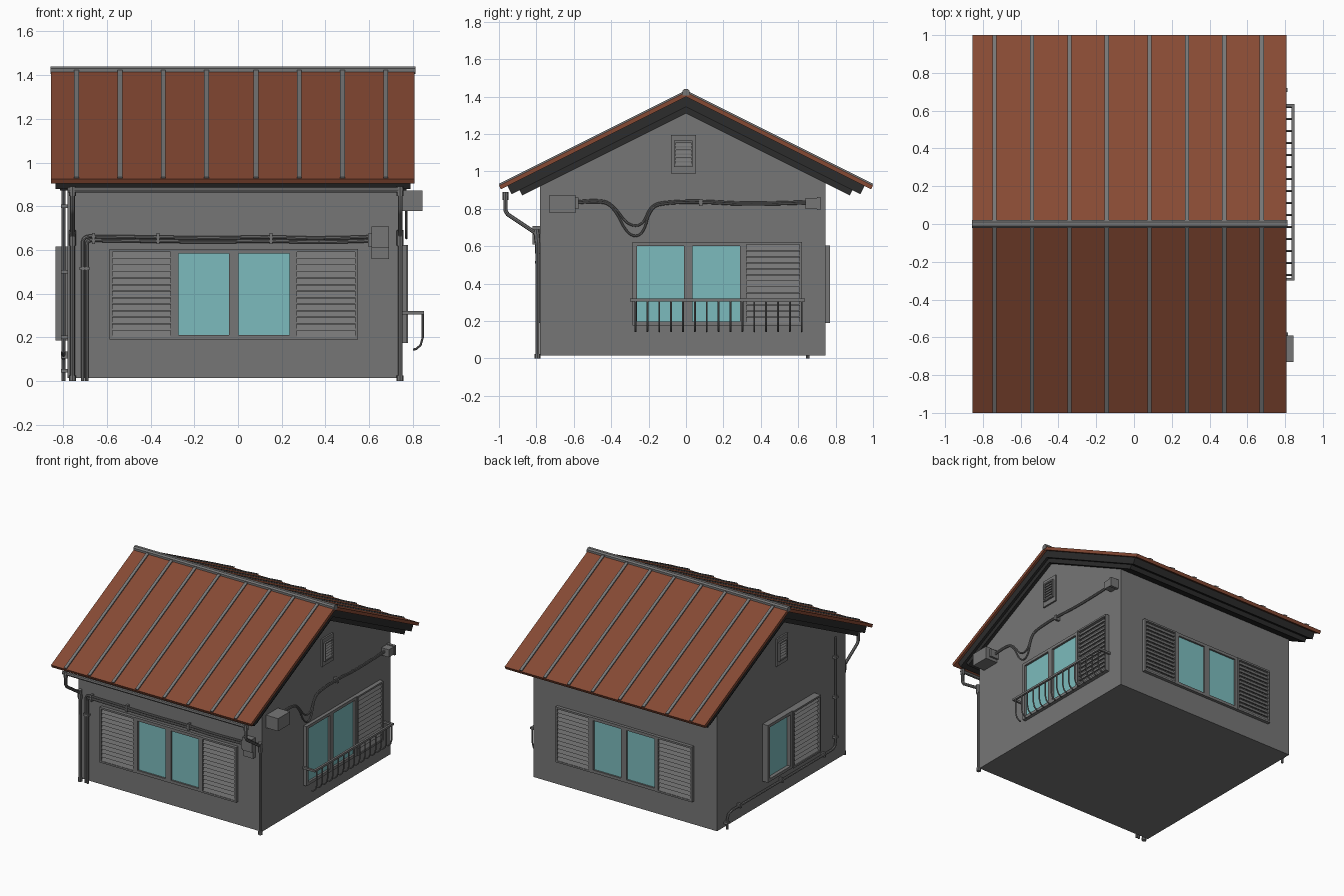
import bpy, bmesh
from mathutils import Vector

cube = bpy.data.objects.get("Cube")
if cube:
    bpy.data.objects.remove(cube, do_unlink=True)


def material(name, r, g, b):
    m = bpy.data.materials.new(name)
    m.use_nodes = True
    m.diffuse_color = (r, g, b, 1)
    m.node_tree.nodes["Principled BSDF"].inputs["Base Color"].default_value = (r, g, b, 1)
    return m


GREY = material("wall grey", 0.18, 0.18, 0.18)
RED = material("roof red brown", 0.24, 0.068, 0.034)
DARK = material("eave black", 0.025, 0.025, 0.025)
GLASS = material("window cyan", 0.2, 0.5, 0.51)

# Wall planes: along a wall (u), up (v) and outwards (d)
X0, X1, Y0, Y1 = -0.78, 0.745, -0.78, 0.745
WALLS = {
    "front": lambda u, v, d: Vector((u, Y0 - d, v)),
    "back": lambda u, v, d: Vector((u, Y1 + d, v)),
    "left": lambda u, v, d: Vector((X1 + d, u, v)),
    "right": lambda u, v, d: Vector((X0 - d, u, v)),
}


def finish(name, bm, mat):
    bmesh.ops.recalc_face_normals(bm, faces=bm.faces)
    me = bpy.data.meshes.new(name)
    bm.to_mesh(me)
    bm.free()
    me.materials.append(mat)
    ob = bpy.data.objects.new(name, me)
    bpy.context.collection.objects.link(ob)
    return ob


def plates(name, wall, boxes, mat=GREY, lean=0):
    """Boxes (u0, u1, v0, v1, d0, d1) on a wall; lean pushes the lower edge out."""
    bm = bmesh.new()
    for u0, u1, v0, v1, d0, d1 in boxes:
        vs = bmesh.ops.create_cube(bm, size=1)["verts"]
        for p in vs:
            u = u1 if p.co.x > 0 else u0
            low = p.co.y < 0
            d = (d1 if p.co.z > 0 else d0) + (lean if low else 0)
            p.co = WALLS[wall](u, v0 if low else v1, d)
    return finish(name, bm, mat)


def prism(name, profile, x0, x1, mat):
    """Side profile of (y, z) points drawn out along x."""
    bm = bmesh.new()
    face = bm.faces.new([bm.verts.new((x0, y, z)) for y, z in profile])
    new = bmesh.ops.extrude_face_region(bm, geom=[face])["geom"]
    bmesh.ops.translate(bm, vec=(x1 - x0, 0, 0),
                        verts=[v for v in new if isinstance(v, bmesh.types.BMVert)])
    return finish(name, bm, mat)


SLOPE = 0.5


def chevron(name, top, thick, half, x0, x1, mat):
    low = half - 0.4 * thick
    right = [(half, top - SLOPE * half), (low, top - thick - SLOPE * low)]
    left = [(-y, z) for y, z in reversed(right)]
    return prism(name, [(0, top)] + right + [(0, top - thick)] + left, x0, x1, mat)


def tube(name, paths, radius, smooth_path=False):
    cu = bpy.data.curves.new(name, 'CURVE')
    cu.dimensions = '3D'
    cu.bevel_depth = radius
    cu.bevel_resolution = 2
    cu.resolution_u = 6
    cu.use_fill_caps = True
    for pts in paths:
        sp = cu.splines.new('NURBS' if smooth_path else 'POLY')
        sp.points.add(len(pts) - 1)
        for p, co in zip(sp.points, pts):
            p.co = (*co, 1)
        if smooth_path:
            sp.order_u = 3
            sp.use_endpoint_u = True
    cu.materials.append(GREY)
    ob = bpy.data.objects.new(name, cu)
    bpy.context.collection.objects.link(ob)
    bpy.ops.object.select_all(action='DESELECT')
    ob.select_set(True)
    bpy.context.view_layer.objects.active = ob
    bpy.ops.object.convert(target='MESH')
    bpy.ops.object.shade_smooth_by_angle()
    return ob


def frame(u0, u1, v0, v1, w, d):
    return [(u0, u0 + w, v0, v1, 0, d), (u1 - w, u1, v0, v1, 0, d),
            (u0 + w, u1 - w, v0, v0 + w, 0, d), (u0 + w, u1 - w, v1 - w, v1, 0, d)]


def louvre(name, wall, u0, u1, v0, v1, d, count, w=0.013):
    plates(name + "_frame", wall, frame(u0, u1, v0, v1, w, d))
    step = (v1 - v0 - 2 * w) / count
    slats = [(u0 + w, u1 - w, v0 + w + i * step, v0 + w + (i + 0.95) * step, 0, d * 0.35)
             for i in range(count)]
    plates(name + "_slats", wall, slats, lean=d * 0.5)


def panes(name, wall, u0, u1, v0, v1, d, count):
    width = (u1 - u0) / count
    bars = []
    for i in range(count):
        a, b = u0 + i * width, u0 + (i + 1) * width
        bars += frame(a, b, v0, v1, 0.022, d)
    plates(name + "_frame", wall, bars)
    plates(name + "_glass", wall, [(u0 + 0.02, u1 - 0.02, v0 + 0.02, v1 - 0.02, 0, d * 0.4)], GLASS)


# House body and layered roof
prism("house_body", [(Y0, 0.015), (Y1, 0.015), (Y1, 0.955), (0, 1.33), (Y0, 0.955)], X0, X1, GREY)
chevron("roof_sheet", 1.425, 0.026, 1.0, -0.855, 0.808, RED)
chevron("upper_eave", 1.4, 0.055, 0.955, -0.835, 0.79, DARK)
chevron("lower_eave", 1.346, 0.036, 0.89, -0.815, 0.77, DARK)
for i in range(4):
    for start in (-0.738, 0.082):
        x = start + i * 0.198
        chevron("roof_seam", 1.434, 0.012, 1.0, x - 0.011, x + 0.011, GREY)
prism("ridge_cap", [(-0.02, 1.405), (0.02, 1.405), (0.02, 1.43), (0.01, 1.44),
                    (-0.01, 1.44), (-0.02, 1.43)], -0.857, 0.812, GREY)

# Front and back windows with shutters on both sides
for wall in ("front", "back"):
    panes(wall + "_window", wall, -0.295, 0.257, 0.19, 0.605, 0.022, 2)
    louvre(wall + "_shutter_a", wall, -0.588, -0.295, 0.19, 0.605, 0.025, 13)
    louvre(wall + "_shutter_b", wall, 0.257, 0.548, 0.19, 0.605, 0.025, 13)

# Side windows and gable vents
panes("left_window", "left", -0.285, 0.31, 0.175, 0.623, 0.026, 2)
louvre("left_shutter", "left", 0.31, 0.62, 0.175, 0.623, 0.032, 13)
panes("right_window", "right", -0.085, 0.205, 0.185, 0.615, 0.045, 1)
louvre("right_shutter", "right", -0.41, -0.085, 0.185, 0.615, 0.055, 13)
for wall in ("left", "right"):
    plates(wall + "_vent_plate", wall, [(-0.08, 0.053, 0.99, 1.195, 0, 0.012)])
    louvre(wall + "_vent", wall, -0.063, 0.036, 1.025, 1.165, 0.025, 6, 0.01)

# Balcony railing with curled bars
L = WALLS["left"]
RAIL = 0.1
tube("railing_bars", [[L(u, 0.31, RAIL), L(u, 0.2, RAIL), L(u, 0.165, RAIL - 0.01),
                       L(u, 0.147, RAIL - 0.03), L(u, 0.145, RAIL - 0.045)]
                      for u in [-0.27 + i * 0.0635 for i in range(15)]], 0.005)
plates("railing_top", "left", [(-0.3, 0.635, 0.305, 0.32, RAIL - 0.01, RAIL + 0.006),
                               (-0.3, -0.285, 0.305, 0.32, 0, RAIL),
                               (0.62, 0.635, 0.305, 0.32, 0, RAIL)])

# Left wall boxes and the sagging cables between them
plates("large_cable_box", "left", [(-0.73, -0.59, 0.778, 0.873, 0, 0.1),
                                   (-0.595, -0.575, 0.8, 0.86, 0, 0.07)])
plates("small_cable_box", "left", [(0.64, 0.705, 0.8, 0.857, 0, 0.062),
                                   (0.7, 0.72, 0.793, 0.863, 0, 0.067)])
for sag, rise in ((0.655, 0.0), (0.7, 0.01)):
    path = [(-0.58, 0.83), (-0.45, 0.845), (-0.38, 0.8), (-0.31, sag), (-0.23, sag),
            (-0.19, 0.81), (-0.1, 0.83), (0.08, 0.835), (0.35, 0.818), (0.65, 0.83)]
    tube("sagging_cable", [[L(u, v + rise, 0.025) for u, v in path]], 0.006, True)
plates("cable_clip", "left", [(0.07, 0.087, 0.815, 0.853, 0, 0.035)])

# Front wall cables, clips and meter box
F = WALLS["front"]
for k in (0, 1):
    o = 0.018 * k
    path = [(-0.71 + o, 0.0), (-0.71 + o, 0.6), (-0.71 + o, 0.662 - o),
            (-0.65, 0.662 - o), (-0.36, 0.658 - o), (-0.1, 0.655 - o),
            (0.15, 0.66 - o), (0.38, 0.652 - o), (0.6, 0.66 - o)]
    tube("front_cable", [[F(u, v, 0.015) for u, v in path]], 0.008, True)
plates("front_cable_clips", "front",
       [(u - 0.007, u + 0.007, 0.628, 0.677, 0, 0.028) for u in (-0.66, -0.365, 0.15)]
       + [(-0.724, -0.68, 0.508, 0.522, 0, 0.028)])
plates("meter_box", "front", [(0.595, 0.67, 0.615, 0.675, 0, 0.035),
                              (0.61, 0.69, 0.61, 0.708, 0, 0.042),
                              (0.61, 0.69, 0.56, 0.61, 0, 0.028)])

# Gutter and the two front downpipes
GUTTER = 0.185
tube("gutter", [[F(-0.78, 0.875, GUTTER), F(0.755, 0.875, GUTTER)]], 0.013)
for x in (-0.757, 0.742):
    tube("downpipe", [[F(x, 0.89, GUTTER), F(x, 0.79, GUTTER), F(x, 0.77, GUTTER - 0.012),
                       F(x, 0.675, 0.03), F(x, 0.65, 0.014), F(x, 0.0, 0.014)]], 0.011)
    tube("downpipe_collars", [[F(x, 0.89, GUTTER), F(x, 0.848, GUTTER)],
                              [F(x, 0.69, 0.02), F(x, 0.62, 0.014)],
                              [F(x, 0.025, 0.014), F(x, 0.0, 0.014)]], 0.016)

# Right wall pipe running down and along the base
R = WALLS["right"]
tube("side_pipe", [[R(u, v, 0.018) for u, v in
                    ((-0.64, 0.95), (-0.64, 0.17), (-0.63, 0.135), (-0.6, 0.12),
                     (0.59, 0.12), (0.635, 0.105), (0.65, 0.07), (0.65, 0.0))]], 0.009)
plates("side_pipe_clips", "right",
       [(-0.656, -0.624, v - 0.008, v + 0.008, 0, 0.03) for v in (0.8, 0.5, 0.2)]
       + [(u - 0.008, u + 0.008, 0.104, 0.136, 0, 0.03) for u in (-0.5, 0, 0.5)]
       + [(0.634, 0.666, 0.04, 0.056, 0, 0.03)])
